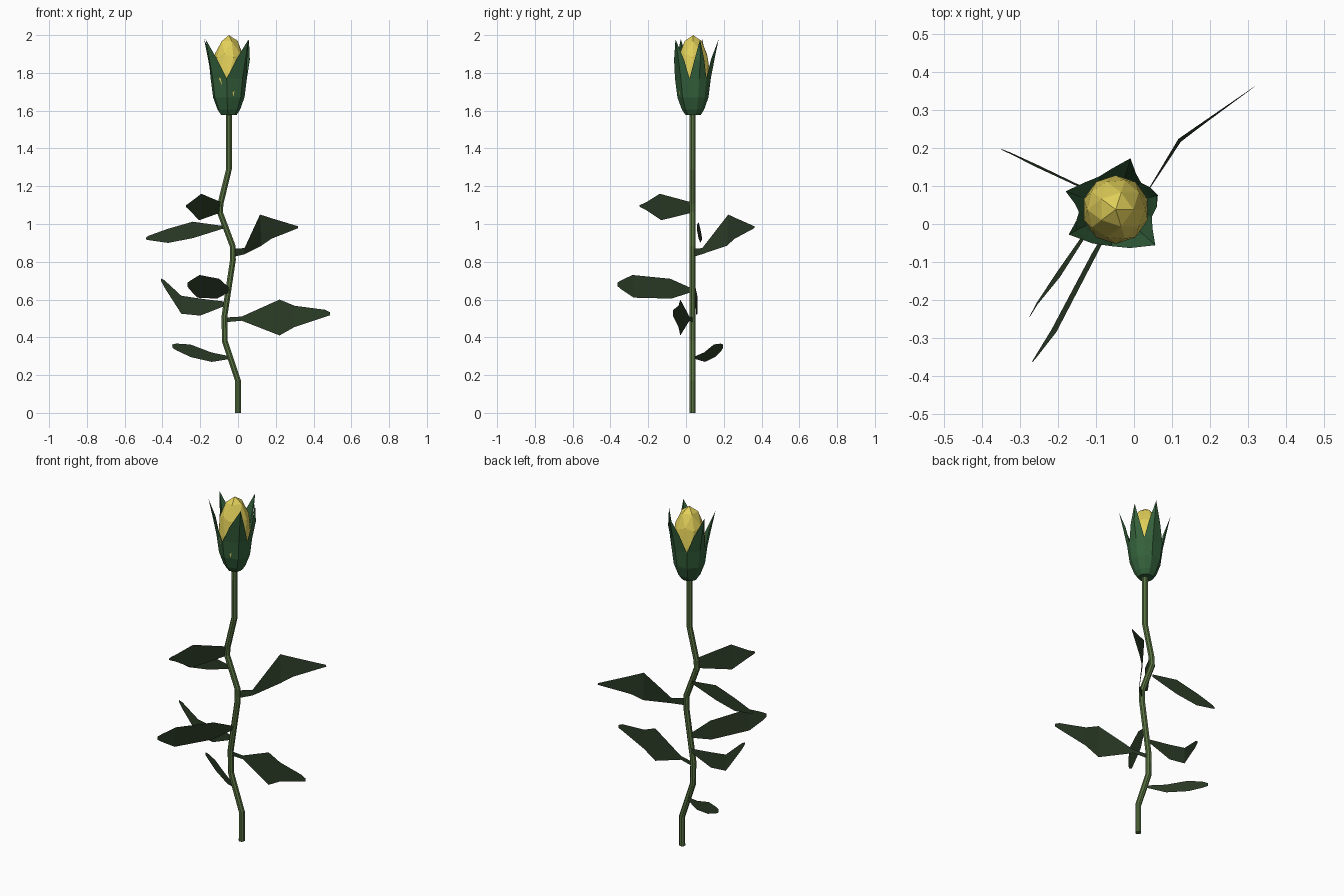
import bpy, bmesh, math
from mathutils import Vector

if "Cube" in bpy.data.objects:
    bpy.data.objects.remove(bpy.data.objects["Cube"])


def material(name, rgb):
    m = bpy.data.materials.new(name)
    m.diffuse_color = (*rgb, 1)
    m.use_nodes = True
    m.node_tree.nodes["Principled BSDF"].inputs["Base Color"].default_value = m.diffuse_color
    return m


STEM = material("stem_green", (0.10, 0.17, 0.055))
LEAF = material("leaf_green", (0.025, 0.045, 0.02))
SEPAL = material("sepal_green", (0.035, 0.12, 0.045))
PETAL = material("petal_yellow", (0.75, 0.62, 0.10))


def mesh_object(name, verts, faces, mat):
    me = bpy.data.meshes.new(name)
    me.from_pydata(verts, [], faces)
    me.materials.append(mat)
    ob = bpy.data.objects.new(name, me)
    bpy.context.collection.objects.link(ob)
    return ob


# Stem: kinked tube in the y = 0.035 plane
path = [(0, 0), (0, .17), (-.07, .38), (-.072, .51), (-.027, .81), (-.027, .88),
        (-.095, 1.06), (-.092, 1.11), (-.048, 1.29), (-.048, 1.6)]
SIDES, R = 8, 0.0165
verts = []
for i, (x, z) in enumerate(path):
    a, b = path[max(i - 1, 0)], path[min(i + 1, len(path) - 1)]
    t = Vector((b[0] - a[0], 0, b[1] - a[1])).normalized()
    if i == 0:
        t = Vector((0, 0, 1))
    n = Vector((t.z, 0, -t.x))
    for k in range(SIDES):
        ang = 2 * math.pi * (k + .5) / SIDES
        verts.append(Vector((x, .035, z)) + R * (math.cos(ang) * n + Vector((0, math.sin(ang), 0))))
faces = [(i * SIDES + k, i * SIDES + (k + 1) % SIDES,
          (i + 1) * SIDES + (k + 1) % SIDES, (i + 1) * SIDES + k)
         for i in range(len(path) - 1) for k in range(SIDES)]
faces.append(tuple(reversed(range(SIDES))))
faces.append(tuple(range((len(path) - 1) * SIDES, len(path) * SIDES)))
mesh_object("stem", verts, faces, STEM)


# Leaves: upright blades; each rib is (x, y, low z, high z)
def leaf(name, ribs, tilt=0.0):
    d = Vector((ribs[-1][0] - ribs[0][0], ribs[-1][1] - ribs[0][1], 0)).normalized()
    side = Vector((-d.y, d.x, 0))
    v = []
    for x, y, lo, hi in ribs:
        off = side * tilt * (hi - lo) / 2
        v += [Vector((x, y, lo)) - off, Vector((x, y, hi)) + off]
    f = [(2 * i, 2 * i + 2, 2 * i + 3, 2 * i + 1) for i in range(len(ribs) - 1)]
    mesh_object(name, v, f, LEAF)


leaf("leaf_lowest", [(-.045, .05, .285, .30), (-.14, .098, .27, .32),
                     (-.25, .15, .295, .362), (-.325, .186, .33, .367), (-.348, .196, .345, .362)], .1)
leaf("leaf_lower_right", [(-.065, .035, .48, .505), (.02, .018, .488, .51), (.22, -.03, .41, .60),
                          (.30, -.04, .455, .567), (.46, -.067, .508, .546), (.487, -.07, .517, .533)])
leaf("leaf_lower_left", [(-.06, .05, .57, .588), (-.20, .055, .515, .605),
                         (-.30, .06, .525, .62), (-.39, .042, .665, .703), (-.408, .038, .70, .712)])
leaf("leaf_front_low", [(-.045, .03, .64, .66), (-.105, -.08, .605, .71), (-.21, -.28, .61, .73),
                        (-.255, -.345, .655, .70), (-.267, -.362, .67, .69)], .12)
leaf("leaf_upper_right", [(-.03, .035, .825, .87), (.035, .085, .84, .872), (.12, .22, .885, 1.05),
                          (.175, .26, .922, 1.032), (.318, .362, .978, .988)], .06)
leaf("leaf_upper_left", [(-.08, .057, .975, .99), (-.24, .066, .925, 1.012),
                         (-.37, .076, .90, .975), (-.475, .083, .915, .937), (-.488, .084, .918, .927)])
leaf("leaf_front_top", [(-.09, .03, 1.06, 1.115), (-.20, -.135, 1.02, 1.16),
                        (-.255, -.21, 1.072, 1.115), (-.275, -.245, 1.09, 1.10)], .1)

# Petals: faceted egg inside the bud
CX, CY = -.048, .038
bm = bmesh.new()
bmesh.ops.create_icosphere(bm, subdivisions=2, radius=1)
for v in bm.verts:
    v.co = Vector((CX + v.co.x * .088, CY + v.co.y * .09, 1.79 + v.co.z * .21))
me = bpy.data.meshes.new("petals")
bm.to_mesh(me)
bm.free()
me.materials.append(PETAL)
bpy.context.collection.objects.link(bpy.data.objects.new("petals", me))

# Sepals: ten-sided cup splitting into five pointed lobes
tips = [19, 74, 160, 208, 318]
gaps = [((tips[i - 1] - (360 if i == 0 else 0)) + tips[i]) / 2 for i in range(5)]
angles = [a for pair in zip(gaps, tips) for a in pair]


def polar(deg, r, z):
    a = math.radians(deg)
    return (CX + r * math.cos(a), CY + r * math.sin(a), z)


levels = [(.042, 1.578), (.06, 1.605), (.084, 1.67), (.097, 1.77)]
verts = [polar(a, r, z) for r, z in levels for a in angles]
faces = [(10 * i + k, 10 * i + (k + 1) % 10, 10 * i + 10 + (k + 1) % 10, 10 * i + 10 + k)
         for i in range(3) for k in range(10)]
faces.append(tuple(reversed(range(10))))
for i, tip in enumerate(tips):
    left, mid, right = 30 + 2 * i, 31 + 2 * i, 30 + (2 * i + 2) % 10
    ga, gb = gaps[i], gaps[(i + 1) % 5] + (360 if i == 4 else 0)
    n = len(verts)
    verts += [polar((ga + tip) / 2, .108, 1.87), polar(tip, .117, 1.87),
              polar((gb + tip) / 2, .108, 1.87), polar(tip, .112 if i == 0 else .14, 1.978)]
    faces += [(left, mid, n + 1, n), (mid, right, n + 2, n + 1), (n, n + 1, n + 3), (n + 1, n + 2, n + 3)]
mesh_object("sepals", verts, faces, SEPAL)
